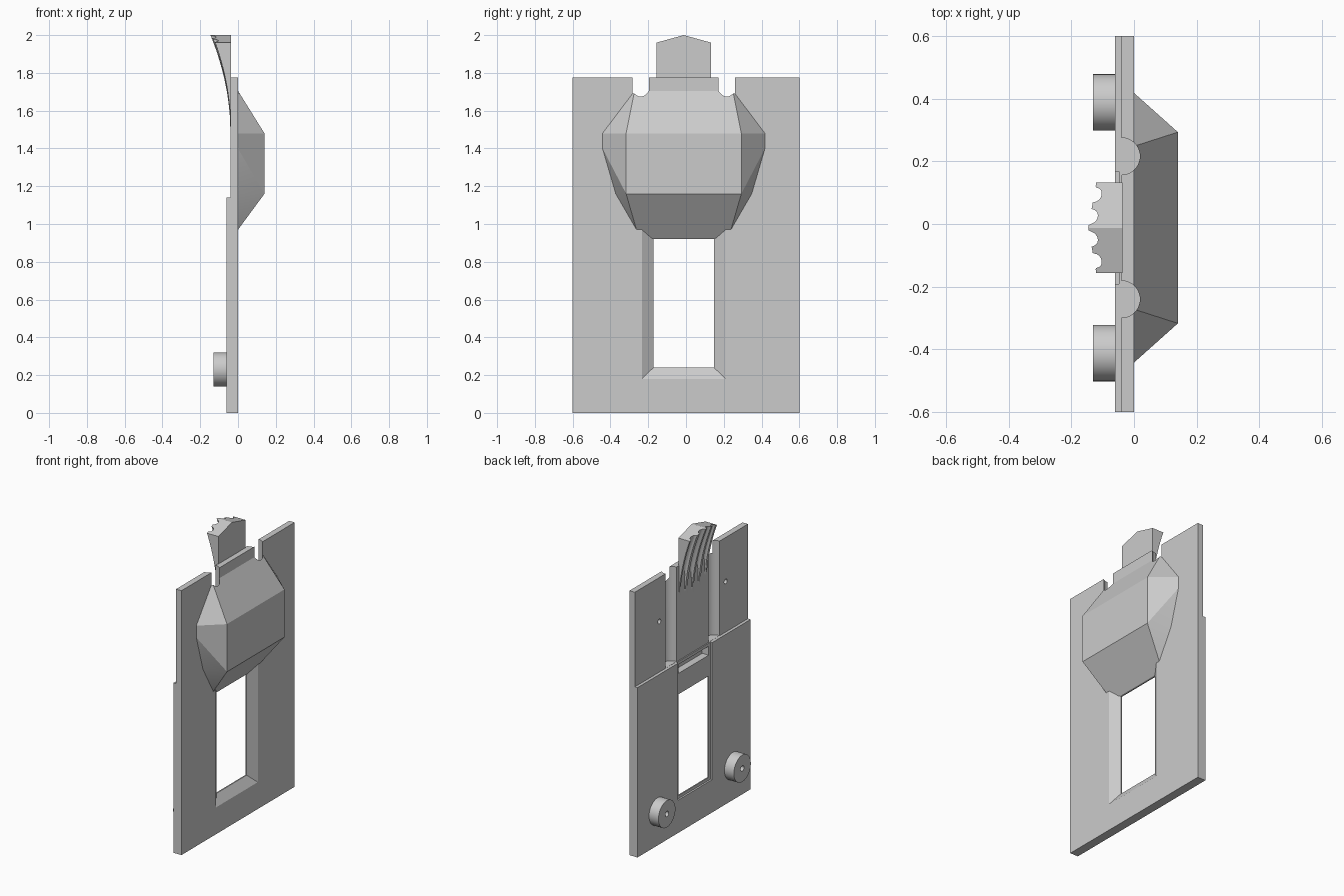
import bpy, bmesh, math
from mathutils import Matrix

cube = bpy.data.objects.get("Cube")
if cube:
    bpy.data.objects.remove(cube, do_unlink=True)

MID = -0.012  # centre line of all features across the plate

grey = bpy.data.materials.new("plastic_grey")
grey.use_nodes = True
grey.diffuse_color = (0.6, 0.6, 0.6, 1)
grey.node_tree.nodes["Principled BSDF"].inputs["Base Color"].default_value = (0.6, 0.6, 0.6, 1)


def finish(name, bm):
    bmesh.ops.recalc_face_normals(bm, faces=bm.faces)
    mesh = bpy.data.meshes.new(name)
    bm.to_mesh(mesh)
    bm.free()
    mesh.materials.append(grey)
    obj = bpy.data.objects.new(name, mesh)
    bpy.context.collection.objects.link(obj)
    return obj


def hull(name, points):
    bm = bmesh.new()
    for p in points:
        bm.verts.new(p)
    bmesh.ops.convex_hull(bm, input=bm.verts)
    bmesh.ops.dissolve_limit(bm, angle_limit=0.01, verts=bm.verts, edges=bm.edges)
    return finish(name, bm)


def box(name, xs, ys, zs):
    return hull(name, [(x, y, z) for x in xs for y in ys for z in zs])


def cylinder(name, radius, depth, centre, axis, sides=40):
    bm = bmesh.new()
    turn = Matrix.Rotation(math.pi / 2, 4, 'Y') if axis == 'X' else Matrix()
    bmesh.ops.create_cone(bm, cap_ends=True, segments=sides, radius1=radius, radius2=radius,
                          depth=depth, matrix=Matrix.Translation(centre) @ turn)
    return finish(name, bm)


def combine(target, other, operation):
    other.hide_render = True
    mod = target.modifiers.new("combine", 'BOOLEAN')
    mod.operation = operation
    mod.solver = 'EXACT'
    mod.object = other
    graph = bpy.context.evaluated_depsgraph_get()
    mesh = bpy.data.meshes.new_from_object(target.evaluated_get(graph))
    target.modifiers.clear()
    target.data = mesh
    bpy.data.objects.remove(other, do_unlink=True)


def span(half):
    return (MID - half, MID + half)


# Stepped cover plate
cover = box("cover_plate", (-0.04, 0), (-0.6, 0.6), (0, 1.775))
combine(cover, box("thick_part", (-0.06, -0.02), (-0.6, 0.6), (0, 1.14)), 'UNION')

# Window with a bevelled front and a shallow rebate behind
bevel = [(0.02, y, z) for y in span(0.253) for z in (0.15, 1.03)]
bevel += [(-0.04, y, z) for y in span(0.16) for z in (0.24, 0.93)]
combine(cover, hull("window_bevel", bevel), 'DIFFERENCE')
combine(cover, box("window_hole", (-0.1, 0), span(0.16), (0.24, 0.92)), 'DIFFERENCE')
combine(cover, box("rebate", (-0.1, -0.048), span(0.18), (0.22, 1.2)), 'DIFFERENCE')

# Faceted bulge
outline = [(0.26, 1.705), (0.43, 1.48), (0.43, 1.40), (0.36, 1.16), (0.25, 0.97)]
bulge = [(x, y, z) for half, z in outline for y in span(half) for x in (-0.01, 0)]
bulge += [(0.14, y, z) for y in span(0.305) for z in (1.16, 1.48)]
bulge += [(-0.037, y, z) for y in span(0.16) for z in (0.92, 1.2)]
combine(cover, hull("bulge", bulge), 'UNION')

# Round channels that free the latch tongue, and the groove at its foot
for y in span(0.228):
    combine(cover, cylinder("channel", 0.059, 0.7, (-0.04, y, 1.491), 'Z'), 'DIFFERENCE')
combine(cover, box("groove", (-0.1, 0), span(0.16), (1.06, 1.12)), 'DIFFERENCE')

# Small blind holes behind
for y in span(0.352):
    combine(cover, cylinder("pin_hole", 0.016, 0.06, (-0.05, y, 1.48), 'X', 20), 'DIFFERENCE')


# Curved latch lever with four finger grooves and a gabled top
GROOVES = [MID + 0.07 * k for k in (-1.5, -0.5, 0.5, 1.5)]
STEPS, ROWS, HALF = 72, 24, 0.145
bm = bmesh.new()
front, back = [], []
for i in range(STEPS + 1):
    y = MID + HALF * (2 * i / STEPS - 1)
    off = abs(y - MID) / HALF
    top = 2 - 0.04 * off
    cut = sum(math.sqrt(max(0, 0.024 ** 2 - (y - g) ** 2)) for g in GROOVES)
    a, b = [], []
    for j in range(ROWS + 1):
        z = 1.47 + (top - 1.47) * j / ROWS
        reach = 0.106 * (max(0, z - 1.48) / 0.52) ** 2 - 0.01 * off * j / ROWS
        a.append(bm.verts.new((-0.04 - max(0.001, reach - cut), y, z)))
        b.append(bm.verts.new((-0.036, y, z)))
    front.append(a)
    back.append(b)
for i in range(STEPS):
    for j in range(ROWS):
        for grid in (front, back):
            bm.faces.new((grid[i][j], grid[i + 1][j], grid[i + 1][j + 1], grid[i][j + 1]))
    for j in (0, ROWS):
        bm.faces.new((front[i][j], front[i + 1][j], back[i + 1][j], back[i][j]))
for i in (0, STEPS):
    for j in range(ROWS):
        bm.faces.new((front[i][j], front[i][j + 1], back[i][j + 1], back[i][j]))
lever = finish("latch_lever", bm)

# Round feet with a centre hole
smooth = [cover, lever]
for side, y in zip(("right", "left"), span(0.40)):
    foot = cylinder("foot_" + side, 0.09, 0.075, (-0.0925, y, 0.23), 'X')
    combine(foot, cylinder("foot_hole", 0.018, 0.08, (-0.13, y, 0.23), 'X', 20), 'DIFFERENCE')
    smooth.append(foot)

# Smooth the round surfaces, keep hard edges crisp
bpy.ops.object.select_all(action='DESELECT')
for obj in smooth:
    obj.select_set(True)
bpy.context.view_layer.objects.active = cover
bpy.ops.object.shade_smooth_by_angle(angle=math.radians(20))
